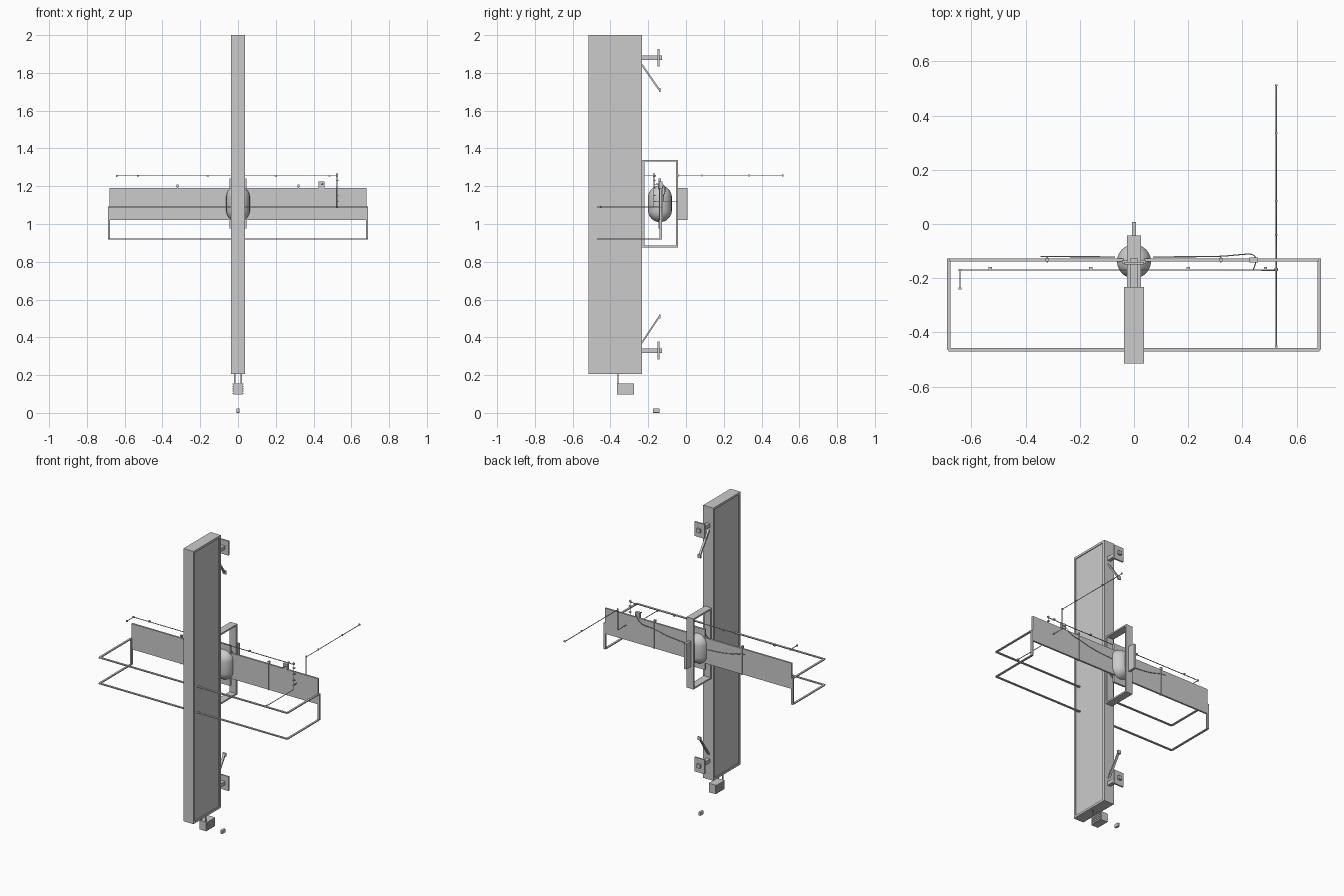
import bpy, bmesh, math
from mathutils import Vector

if "Cube" in bpy.data.objects:
    bpy.data.objects.remove(bpy.data.objects["Cube"])


def finish(bm, name):
    bmesh.ops.recalc_face_normals(bm, faces=bm.faces)
    me = bpy.data.meshes.new(name)
    bm.to_mesh(me)
    bm.free()
    ob = bpy.data.objects.new(name, me)
    bpy.context.collection.objects.link(ob)
    return ob


def box(name, x, y, z, bevel=0):
    """Box from (min, max) ranges on each axis."""
    bm = bmesh.new()
    bmesh.ops.create_cube(bm, size=1)
    for v in bm.verts:
        v.co = [(r[0] + r[1]) / 2 + c * (r[1] - r[0]) for c, r in zip(v.co, (x, y, z))]
    ob = finish(bm, name)
    if bevel:
        m = ob.modifiers.new("bevel", 'BEVEL')
        m.width, m.segments = bevel, 2
    return ob


def cube_at(name, p, s):
    return box(name, *[(c - d / 2, c + d / 2) for c, d in zip(p, s)])


def rod(name, pts, r=0.0025, smooth=False):
    """Thin tube along a path."""
    cu = bpy.data.curves.new(name, 'CURVE')
    cu.dimensions = '3D'
    cu.bevel_depth, cu.bevel_resolution, cu.use_fill_caps = r, 1, True
    if smooth:
        sp = cu.splines.new('NURBS')
        sp.points.add(len(pts) - 1)
        sp.use_endpoint_u, sp.order_u = True, 3
    else:
        sp = cu.splines.new('POLY')
        sp.points.add(len(pts) - 1)
    for p, c in zip(sp.points, pts):
        p.co = (*c, 1)
    ob = bpy.data.objects.new(name, cu)
    bpy.context.collection.objects.link(ob)
    return ob


# tall panel with shallow recessed side faces
panel = box("tall_panel", (-.037, .037), (-.515, -.232), (.205, 2))
bm = bmesh.new()
bm.from_mesh(panel.data)
for f in [f for f in bm.faces if abs(f.normal.x) > .9]:
    bmesh.ops.inset_individual(bm, faces=[f], thickness=.02)
    n = f.normal.copy()
    res = bmesh.ops.extrude_discrete_faces(bm, faces=[f])
    for v in res['faces'][0].verts:
        v.co.x -= math.copysign(.005, n.x)
    # close the walls of the recess
    edges = [e for e in bm.edges if e.is_boundary]
    bmesh.ops.bridge_loops(bm, edges=edges) if edges else None
bmesh.ops.recalc_face_normals(bm, faces=bm.faces)
bm.to_mesh(panel.data)
bm.free()

# wide horizontal board, with two straps
box("cross_board", (-.68, .68), (-.139, -.127), (1.022, 1.19))
for s in (-1, 1):
    x = s * .32
    box("board_strap", (x - .003, x + .003), (-.142, -.122), (1.02, 1.195))
    box("strap_buckle", (x - .006, x + .006), (-.139, -.125), (1.192, 1.208))

# two flat-bar guard loops hung from the board
for z in (.92, 1.09):
    box("guard_front_bar", (-.685, .685), (-.471, -.458), (z - .003, z + .003))
    for s in (-1, 1):
        cube_at("guard_side_bar", (s * .683, -.3, z), (.013, .325, .006))
for s in (-1, 1):
    cube_at("guard_post", (s * .683, -.133, 1.005), (.013, .013, .172))

# capsule with mounting plate
bm = bmesh.new()
bmesh.ops.create_uvsphere(bm, u_segments=24, v_segments=17, radius=.063)
for v in bm.verts:
    v.co.z += math.copysign(.034, v.co.z)
    v.co += Vector((0, -.138, 1.107))
for f in bm.faces:
    f.smooth = True
finish(bm, "capsule")
box("mount_plate", (-.045, .045), (-.145, -.132), (.975, 1.24))

# rectangular hoop around the capsule, and the end block
for y in ((-.232, -.221), (-.054, -.043)):
    box("hoop_upright", (-.025, .025), y, (.875, 1.34))
for z in ((.875, .885), (1.33, 1.34)):
    box("hoop_rail", (-.025, .025), (-.221, -.054), z)
box("end_block", (-.008, .008), (-.043, .008), (1.022, 1.19))

# upper and lower brackets, mirrored about the middle height
for s, zc, za, zb in ((1, 1.88, 1.845, 1.71), (-1, .33, .37, .51)):
    box("bracket_arm", (-.012, .012), (-.235, -.147), (zc - .012, zc + .012))
    box("bracket_plate", (-.036, .036), (-.15, -.14), (zc - .047, zc + .047))
    box("bracket_knob", (-.012, .012), (-.14, -.126), (zc - .012, zc + .012))
    strut = cube_at("diagonal_strut", (0, 0, 0), (.014, .009, math.hypot(.093, za - zb)))
    strut.location = (0, -.188, (za + zb) / 2)
    strut.rotation_euler.x = -math.atan2(.093, zb - za)
    cube_at("strut_foot", (0, -.139, zb), (.022, .008, .022))

# thin rail along the board with its branches
rod("long_rail", [(-.642, -.24, 1.255), (-.642, -.17, 1.255), (.525, -.17, 1.255)])
rod("lower_branch", [(.525, -.17, 1.27), (.525, -.17, 1.09), (.525, -.455, 1.09)])
rod("rear_branch", [(.525, -.17, 1.12), (.525, -.043, 1.12),
                    (.525, -.043, 1.255), (.525, .515, 1.255)])
for x in (-.53, -.16, .2, .485):
    cube_at("rail_clip", (x, -.165, 1.255), (.012, .012, .009))
for y in (-.04, .085, .335, .512):
    cube_at("branch_clip", (.525, y, 1.257), (.01, .006, .01))
for z in (1.12, 1.15, 1.19, 1.23):
    cube_at("upright_clip", (.525, -.168, z), (.012, .012, .005))
for p in ((.525, -.452, 1.09), (-.642, -.238, 1.255), (-.642, -.17, 1.255), (.525, -.17, 1.26)):
    cube_at("rail_end", p, (.01, .008, .01))

# small sensor on the board with a sagging cable
box("sensor_box", (.427, .457), (-.142, -.124), (1.19, 1.226))
rod("cable", [(.44, -.168, 1.21), (.455, -.135, 1.215), (.44, -.11, 1.2), (.40, -.112, 1.16),
              (.32, -.12, 1.155), (.2, -.121, 1.125), (.07, -.121, 1.12)], .002, True)
rod("cable_far_side", [(-.07, -.121, 1.12), (-.2, -.121, 1.125), (-.32, -.12, 1.16),
                       (-.345, -.12, 1.16)], .002, True)

# hanging ribbed weight below the panel
box("weight_body", (-.024, .024), (-.365, -.275), (.097, .155))
for i in range(5):
    z = .1 + i * .0125
    box("weight_rib", (-.028, .028), (-.363, -.277), (z, z + .006))
for s in (-1, 1):
    cube_at("weight_hanger", (s * .0165, -.36, .182), (.007, .003, .056))

# separate small pad on the floor
box("floor_pad", (-.008, .008), (-.175, -.14), (0, .024), .003)
